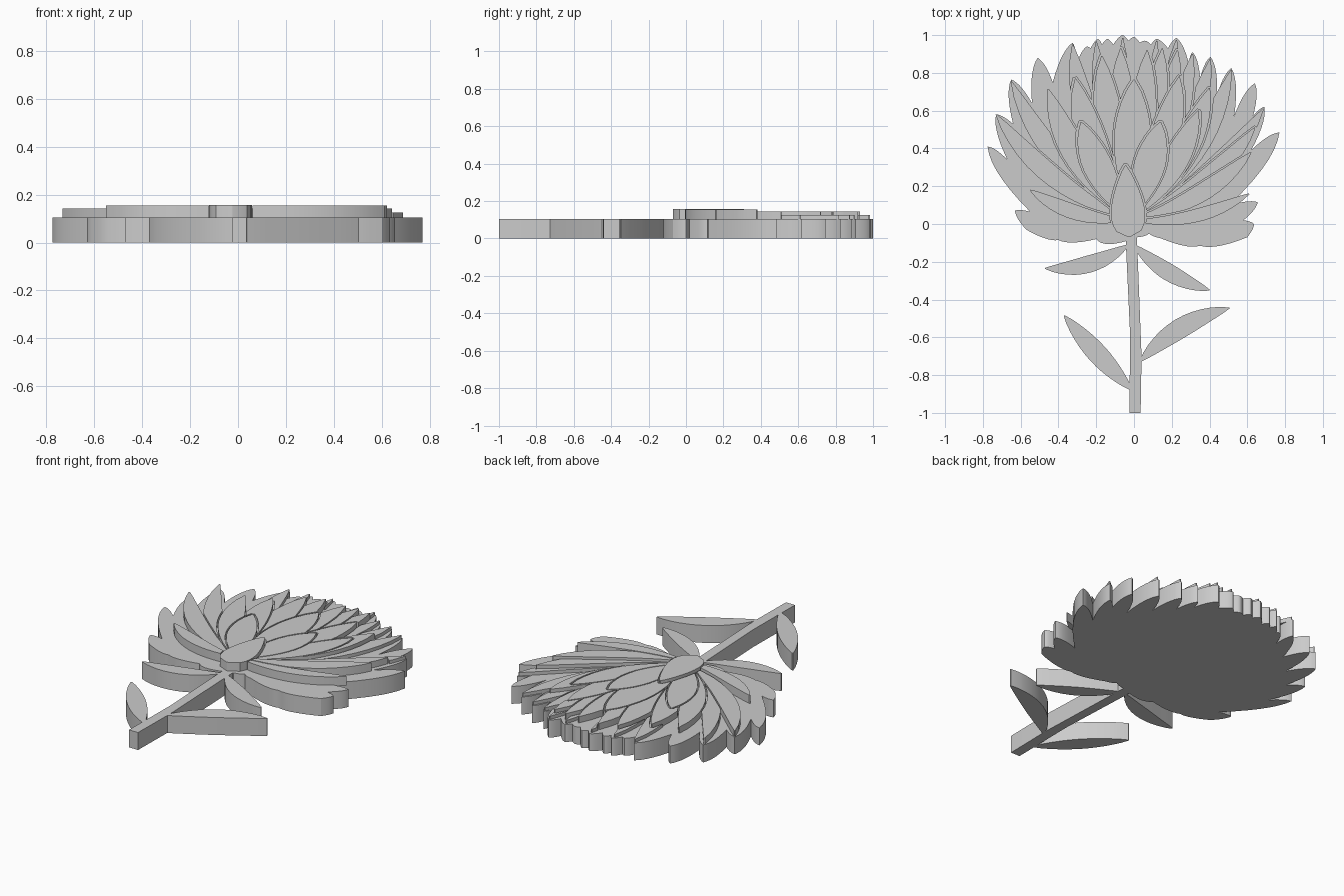
import bpy
import bmesh
import math
from mathutils import Vector
from mathutils.geometry import delaunay_2d_cdt

if "Cube" in bpy.data.objects:
    bpy.data.objects.remove(bpy.data.objects["Cube"], do_unlink=True)

BASE = 0.105    # thickness of the backing slab
SINK = 0.1      # raised petals start just inside the slab
GROOVE = 0.007  # gap between neighbouring raised petals

grey = bpy.data.materials.new("plain_grey")
grey.use_nodes = True
grey.diffuse_color = (0.6, 0.6, 0.6, 1)
grey.node_tree.nodes["Principled BSDF"].inputs["Base Color"].default_value = (0.6, 0.6, 0.6, 1)

parts = []


def slab(name, points, faces, low, high):
    """Extrude flat faces between two heights."""
    bm = bmesh.new()
    used = sorted({i for face in faces for i in face})
    verts = {i: bm.verts.new((points[i][0], points[i][1], low)) for i in used}
    flat = [bm.faces.new([verts[i] for i in face]) for face in faces]
    top = bmesh.ops.extrude_face_region(bm, geom=flat)
    raised = [v for v in top["geom"] if isinstance(v, bmesh.types.BMVert)]
    bmesh.ops.translate(bm, verts=raised, vec=(0, 0, high - low))
    bmesh.ops.recalc_face_normals(bm, faces=bm.faces)
    mesh = bpy.data.meshes.new(name)
    bm.to_mesh(mesh)
    bm.free()
    mesh.materials.append(grey)
    obj = bpy.data.objects.new(name, mesh)
    bpy.context.scene.collection.objects.link(obj)
    parts.append(obj)


def plate(name, points):
    """One outline, as thick as the backing."""
    slab(name, points, [range(len(points))], 0, BASE)


def petal_outline(root, tip, width, bend, belly, gap=0.0, steps=12):
    """Outline of a curved petal; positive bend bows it outward and down."""
    root, tip = Vector(root), Vector(tip)
    axis = tip - root
    tip = tip + axis.normalized() * gap
    side = 1 if axis.x < 0 else -1
    ctrl = (root + tip) / 2 + Vector((-axis.y, axis.x)) * bend * side
    left, right = [], []
    for i in range(steps + 1):
        t = i / steps
        mid = root * (1 - t) ** 2 + ctrl * 2 * t * (1 - t) + tip * t * t
        tangent = ((ctrl - root) * (1 - t) + (tip - ctrl) * t).normalized()
        normal = Vector((-tangent.y, tangent.x))
        swell = max(0.0, math.sin(math.pi * t ** belly)) ** 0.8
        half = 0.003 + gap + width / 2 * swell
        left.append(mid + normal * half)
        right.append(mid - normal * half)
    return right + left[::-1]


def inside(p, outline):
    """Crossing test for a point in a closed outline."""
    hit = False
    a = outline[-1]
    for b in outline:
        if (a.y > p.y) != (b.y > p.y):
            if p.x < a.x + (b.x - a.x) * (p.y - a.y) / (b.y - a.y):
                hit = not hit
        a = b
    return hit


# Backing slab: alternating notches and petal tips, clockwise from the stem
rim = [
    (-.04, -.09), (-.17, -.1), (-.2, -.08), (-.4, -.085), (-.57, -.03), (-.63, .07),
    (-.55, .065), (-.775, .41), (-.67, .34), (-.73, .58), (-.64, .53), (-.65, .765),
    (-.54, .64), (-.51, .88), (-.43, .75), (-.325, .96), (-.31, .83), (-.25, .94),
    (-.23, .93), (-.19, .98), (-.17, .95), (-.14, .98), (-.11, .95), (-.06, 1),
    (-.03, .97), (0, .99), (.03, .96), (.06, .97), (.09, .95), (.12, .98),
    (.18, .93), (.225, .985), (.29, .85), (.31, .91), (.35, .77), (.405, .885),
    (.44, .68), (.515, .825), (.53, .57), (.64, .745), (.63, .57), (.69, .62),
    (.62, .39), (.77, .485), (.5, .095), (.655, .115), (.58, .02), (.635, 0),
    (.6, -.07), (.35, -.115), (.14, -.075), (.08, -.05), (.02, -.07), (-.01, -.09),
]
backing = []
for i, here in enumerate(rim):
    a, b = Vector(here), Vector(rim[(i + 1) % len(rim)])
    edge = b - a
    blunt = 0.72 if i % 2 == 0 else 0.28    # bulge sits near the petal tip
    ctrl = a + edge * blunt + Vector((-edge.y, edge.x)) * 0.15
    for k in range(7):
        t = k / 7
        backing.append(a * (1 - t) ** 2 + ctrl * 2 * t * (1 - t) + b * t * t)
plate("flower_backing", backing)

# Stem and leaves
plate("stem", [(-.045, -.06), (-.02, -.6), (-.025, -1), (.035, -1), (.04, -.7), (.015, -.06)])
leaves = {
    "upper_right_leaf": ((-.03, -.11), (-.47, -.235), .085, .18),
    "upper_left_leaf": ((0, -.11), (.4, -.35), .085, .13),
    "lower_right_leaf": ((-.01, -.88), (-.37, -.485), .1, .02),
    "lower_left_leaf": ((.03, -.73), (.505, -.445), .1, -.15),
}
for name, shape in leaves.items():
    plate(name, petal_outline(*shape, belly=1))

# Raised petals, listed front to back in layers: tip x, tip y, width
layers = {
    0.155: [(-.55, .18, .075), (.61, .16, .065), (.62, .38, .09)],
    0.143: [(-.28, .54, .15), (.14, .54, .16), (0, .765, .19), (.34, .6, .13),
            (-.455, .715, .13), (-.31, .77, .15), (.24, .78, .15), (.4, .72, .14),
            (-.73, .58, .1), (-.65, .755, .1), (.64, .51, .1), (-.17, .89, .15),
            (-.07, .93, .14), (.07, .92, .14), (.15, .93, .13), (.23, .92, .13)],
    0.125: [(-.325, .95, .12), (.225, .975, .1), (.31, .9, .11), (.405, .875, .11),
            (.515, .815, .11), (.685, .61, .1), (-.2, .965, .1), (.12, .97, .08),
            (-.06, .985, .08)],
}
names, heights = ["bud"], [0.157]
shapes = [((-.025, -.07), (-.045, .31), .175, 0, .6)]
for height, petals in layers.items():
    for x, y, width in petals:
        bend = 0.16 * min(1, abs(x) / 0.5)
        names.append("raised_petal")
        heights.append(height)
        shapes.append(((-.02, .02), (x, y), width, bend, 1.25))
cores = [petal_outline(*shape) for shape in shapes]
halos = [petal_outline(*shape, gap=GROOVE) for shape in shapes]

# Split the plan along every outline, so that front petals trim those behind
points, edges = [], []
for outline in cores + halos:
    start, count = len(points), len(outline)
    points += outline
    edges += [(start + k, start + (k + 1) % count) for k in range(count)]
plan = delaunay_2d_cdt(points, edges, [], 0, 1e-5)
spots, triangles = plan[0], plan[2]

# Each piece belongs to the frontmost petal there; a halo leaves a groove
owned = [[] for _ in shapes]
for tri in triangles:
    centre = sum((spots[k] for k in tri), Vector((0, 0))) / 3
    for pieces, core, halo in zip(owned, cores, halos):
        if inside(centre, core):
            pieces.append(tri)
            break
        if inside(centre, halo):
            break
for name, pieces, height in zip(names, owned, heights):
    if pieces:
        slab(name, spots, pieces, SINK, height)

# Smooth the curved walls, keep the rims crisp
bpy.ops.object.select_all(action='DESELECT')
for part in parts:
    part.select_set(True)
bpy.context.view_layer.objects.active = parts[0]
bpy.ops.object.shade_smooth_by_angle(angle=math.radians(30))
